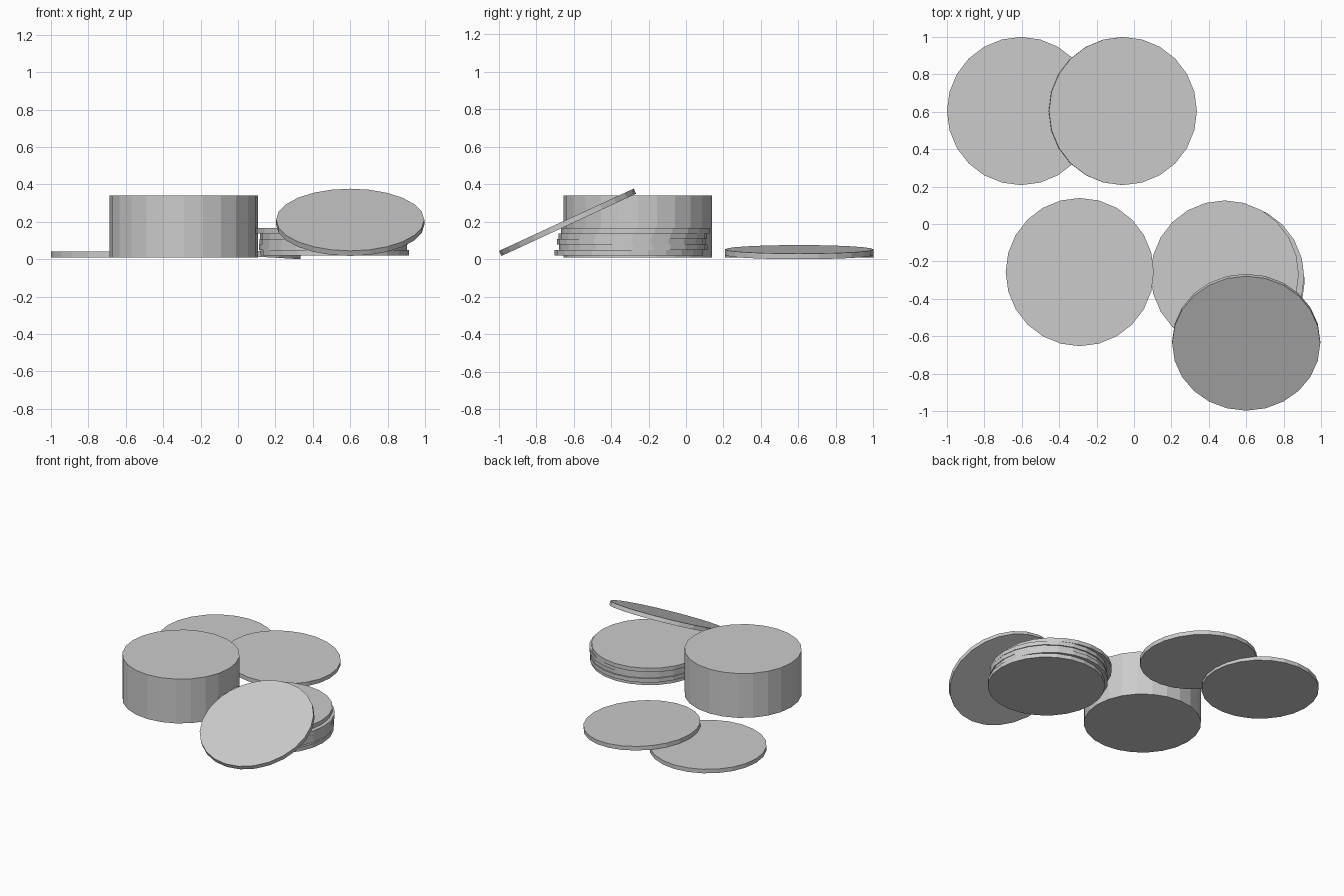
import bpy
from math import radians

if "Cube" in bpy.data.objects:
    bpy.data.objects.remove(bpy.data.objects["Cube"])

R, T, SIDES = 0.396, 0.03, 24


def disc(name, loc, depth=T, rot=(0, 0, 0)):
    bpy.ops.mesh.primitive_cylinder_add(
        vertices=SIDES, radius=R, depth=depth, location=loc,
        rotation=[radians(a) for a in rot])
    bpy.context.object.name = name


# Tall neat stack, reads as one solid drum
disc("tall_stack", (-0.29, -0.257, 0.175), depth=0.33)

# Short untidy stack, each coin slightly shifted
offsets = [(0.517, -0.305), (0.508, -0.282), (0.512, -0.292),
           (0.514, -0.284), (0.485, -0.27)]
step = 0.0295
for i, (x, y) in enumerate(offsets):
    disc(f"stacked_coin_{i + 1}", (x, y, 0.02 + step * (i + 0.5)),
         depth=step, rot=(0, 0, 15 * i))

# Coin leaning on the short stack
disc("leaning_coin", (0.6, -0.632, 0.197), rot=(24.8, 0, 0))

# Two loose coins at the back, one resting on the other
disc("flat_coin", (-0.604, 0.604, 0.025))
disc("overlapping_coin", (-0.06, 0.604, 0.0377), rot=(0, 3.3, 0))
